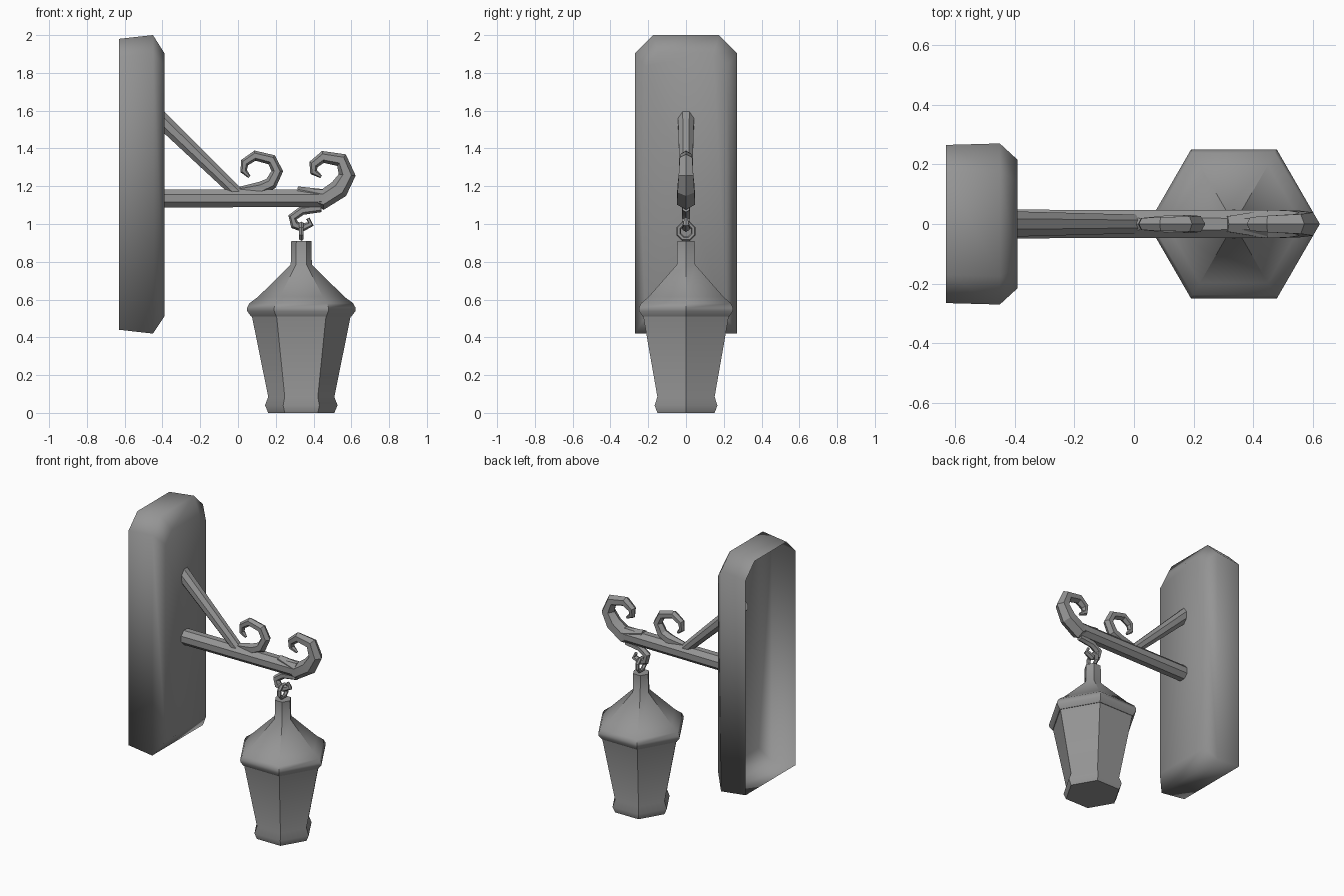
import bpy, bmesh, math
from mathutils import Vector

cube = bpy.data.objects.get("Cube")
if cube:
    bpy.data.objects.remove(cube, do_unlink=True)

iron = bpy.data.materials.new("grey_iron")
iron.use_nodes = True
GREY = (0.3, 0.3, 0.3, 1)
iron.diffuse_color = GREY
iron.node_tree.nodes["Principled BSDF"].inputs["Base Color"].default_value = GREY


def finish(name, bm, angle=35, closed=True):
    """Turn a bmesh into an object, smooth except at edges above the angle."""
    if closed:
        bmesh.ops.recalc_face_normals(bm, faces=bm.faces)
    for f in bm.faces:
        f.smooth = True
    for e in bm.edges:
        e.smooth = e.calc_face_angle(0) < math.radians(angle)
    mesh = bpy.data.meshes.new(name)
    bm.to_mesh(mesh)
    bm.free()
    mesh.materials.append(iron)
    ob = bpy.data.objects.new(name, mesh)
    bpy.context.collection.objects.link(ob)
    return ob


def skin(bm, rings, cap_start=True, cap_end=True):
    """Bridge equal rings of points into a closed skin."""
    loops = [[bm.verts.new(p) for p in ring] for ring in rings]
    n = len(loops[0])
    for a, b in zip(loops, loops[1:]):
        for i in range(n):
            j = (i + 1) % n
            bm.faces.new((a[i], a[j], b[j], b[i]))
    if cap_start:
        bm.faces.new(loops[0][::-1])
    if cap_end:
        bm.faces.new(loops[-1])


def tube(name, path, sides=6, turn=0.0):
    """Sweep a polygon along (x, z, radius) points in the y = 0 plane."""
    pts = [Vector((x, 0, z)) for x, z, r in path]
    rings = []
    for i, (x, z, r) in enumerate(path):
        t = (pts[min(i + 1, len(pts) - 1)] - pts[max(i - 1, 0)]).normalized()
        normal = Vector((-t.z, 0, t.x))
        ring = []
        for k in range(sides):
            a = 2 * math.pi * k / sides + turn
            ring.append(pts[i] + r * (normal * math.cos(a) + Vector((0, math.sin(a), 0))))
        rings.append(ring)
    bm = bmesh.new()
    skin(bm, rings)
    return finish(name, bm, 25)


# Wall plate: hollow shell, open at the back, clipped top corners
def plate_ring(x, half, bottom, top, clip):
    return [(x, -half, bottom), (x, half, bottom), (x, half, top - clip),
            (x, half - clip, top), (x, clip - half, top), (x, -half, top - clip)]


bm = bmesh.new()
skin(bm, [plate_ring(-0.63, 0.265, 0.44, 1.98, 0.095),
          plate_ring(-0.45, 0.27, 0.42, 2.0, 0.095),
          plate_ring(-0.39, 0.215, 0.51, 1.905, 0.07)], cap_start=False)
plate = finish("wall_plate", bm, closed=False)
# The front bevel blends softly into the front face; the rim stays sharp
for e in plate.data.edges:
    if all(plate.data.vertices[v].co.x > -0.4 for v in e.vertices):
        e.use_edge_sharp = False

# Bracket: arm and diagonal brace
tube("arm", [(-0.41, 1.135, 0.052), (0.45, 1.137, 0.05)], 8, math.pi / 8)
tube("brace", [(-0.42, 1.565, 0.046), (0.0, 1.16, 0.034)], 8, math.pi / 8)

# Scrolls above the arm and hook below it
tube("middle_scroll", [
    (0.0, 1.175, 0.02), (0.12, 1.19, 0.034), (0.175, 1.215, 0.034),
    (0.208, 1.28, 0.031), (0.178, 1.34, 0.029), (0.09, 1.362, 0.027),
    (0.035, 1.325, 0.023), (0.03, 1.28, 0.018), (0.06, 1.25, 0.008)])
tube("end_scroll", [
    (0.31, 1.17, 0.03), (0.45, 1.13, 0.055), (0.535, 1.185, 0.052),
    (0.578, 1.26, 0.045), (0.548, 1.338, 0.038), (0.45, 1.355, 0.032),
    (0.4, 1.315, 0.026), (0.4, 1.275, 0.02), (0.44, 1.25, 0.008)])
tube("hook", [
    (0.44, 1.085, 0.022), (0.34, 1.072, 0.024), (0.288, 1.035, 0.024),
    (0.3, 0.995, 0.024), (0.34, 0.98, 0.022), (0.385, 1.0, 0.018),
    (0.37, 1.03, 0.01)])

# Hanging ring, standing in the yz plane
LANTERN_X = 0.335
bm = bmesh.new()
ring_rows = []
for i in range(8):
    a = 2 * math.pi * (i + 0.5) / 8
    row = []
    for k in range(6):
        b = 2 * math.pi * k / 6
        r = 0.042 + 0.013 * math.cos(b)
        row.append((LANTERN_X + 0.013 * math.sin(b), r * math.cos(a), 0.962 + r * math.sin(a)))
    ring_rows.append(row)
skin(bm, ring_rows + ring_rows[:1], False, False)
bmesh.ops.remove_doubles(bm, verts=bm.verts, dist=0.0001)
finish("hanging_ring", bm)


# Lantern: six-sided profiles given as (radius, height)
def six_sided(name, profile):
    bm = bmesh.new()
    rings = []
    for r, z in profile:
        corners = [math.pi * k / 3 for k in range(6)]
        rings.append([(LANTERN_X + r * math.cos(a), r * math.sin(a), z) for a in corners])
    skin(bm, rings)
    return finish(name, bm, 42)


six_sided("lantern_body", [(0.175, 0), (0.192, 0.04), (0.175, 0.085), (0.262, 0.515)])
six_sided("lantern_roof", [(0.265, 0.51), (0.286, 0.538), (0.288, 0.555), (0.275, 0.58),
                           (0.228, 0.615), (0.056, 0.785), (0.053, 0.91)])
